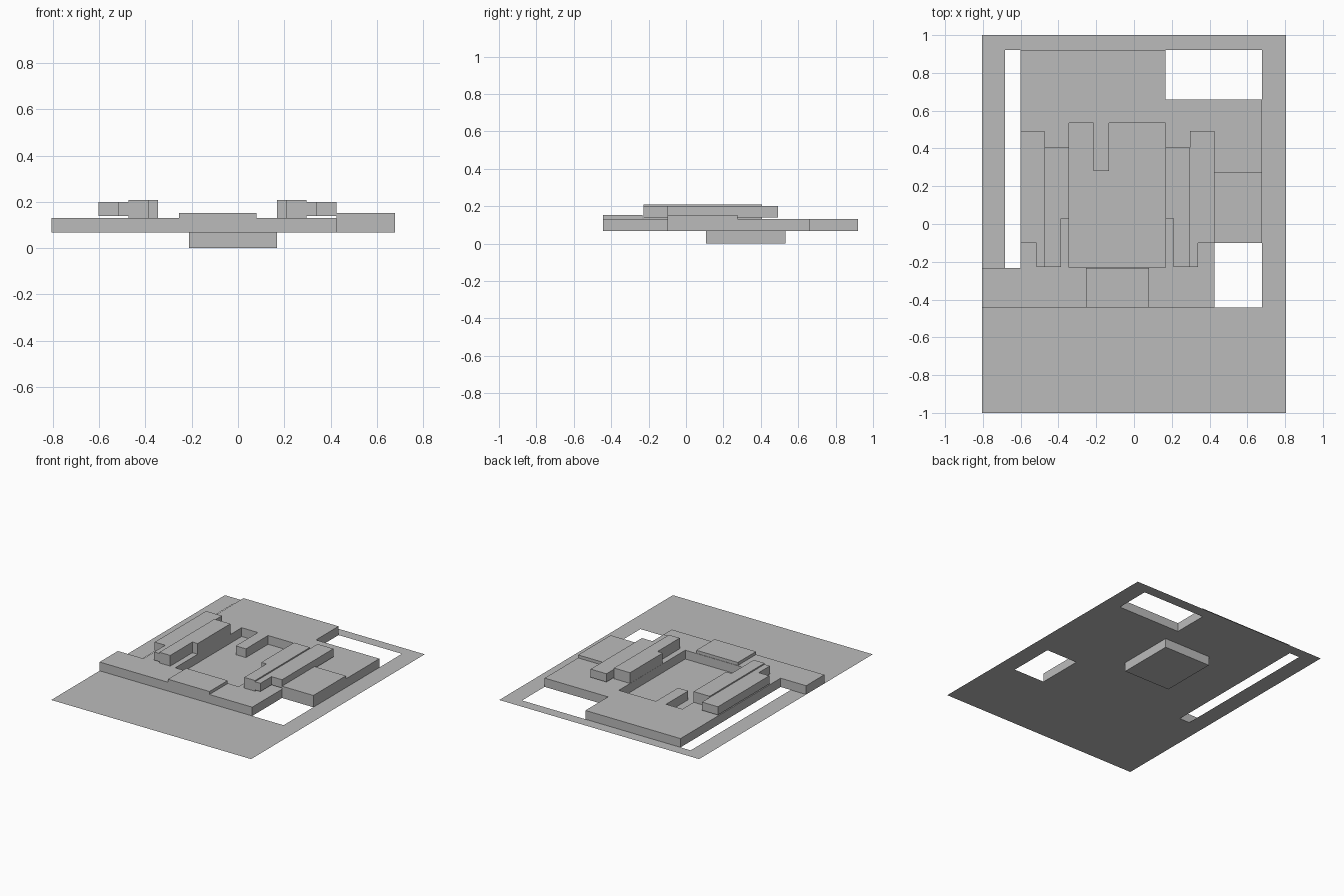
import bpy, bmesh

if "Cube" in bpy.data.objects:
    bpy.data.objects.remove(bpy.data.objects["Cube"])

G, ROOF = 0.067, 0.131      # ground level and main roof level
AXIS = -0.0885              # mirror line of the two wings

grey = bpy.data.materials.new("light_grey")
grey.diffuse_color = (0.5, 0.5, 0.5, 1)
grey.use_nodes = True
grey.node_tree.nodes["Principled BSDF"].inputs["Base Color"].default_value = grey.diffuse_color


def slab(name, loops, z0, z1=None, open_top=False):
    """Fill the outline (further loops are holes) and extrude it from z0 to z1."""
    bm = bmesh.new()
    edges = []
    for loop in loops:
        vs = [bm.verts.new((x, y, z0)) for x, y in loop]
        edges += [bm.edges.new((a, b)) for a, b in zip(vs, vs[1:] + vs[:1])]
    bmesh.ops.triangle_fill(bm, edges=edges, use_beauty=True, normal=(0, 0, 1))
    if z1 is not None:
        r = bmesh.ops.extrude_face_region(bm, geom=bm.faces[:], use_keep_orig=True)
        for v in r["geom"]:
            if isinstance(v, bmesh.types.BMVert):
                v.co.z = z1
        bmesh.ops.recalc_face_normals(bm, faces=bm.faces[:])
        if open_top:
            top = [f for f in bm.faces if all(v.co.z == z1 for v in f.verts)]
            bmesh.ops.delete(bm, geom=top, context='FACES_ONLY')
    else:
        for f in bm.faces:
            if f.normal.z < 0:
                f.normal_flip()
    me = bpy.data.meshes.new(name)
    bm.to_mesh(me)
    bm.free()
    me.materials.append(grey)
    ob = bpy.data.objects.new(name, me)
    bpy.context.collection.objects.link(ob)
    return ob


def rect(x0, x1, y0, y1):
    return [(x0, y0), (x1, y0), (x1, y1), (x0, y1)]


# thin ground sheet around the building
slab("ground_sheet", [[(-.806, -1), (.806, -1), (.806, 1), (-.806, 1), (-.806, -.233),
                       (-.682, -.233), (-.682, .92), (.678, .92), (.678, -.443),
                       (-.806, -.443)]], G)

# main floor with a sunken courtyard that has a small peninsula at the back
court = [(-.345, -.23), (.167, -.23), (.167, .535), (-.132, .535), (-.132, .28),
         (-.214, .28), (-.214, .535), (-.345, .535)]
slab("main_building", [[(-.806, -.443), (.425, -.443), (.425, -.1), (.678, -.1),
                        (.678, .66), (.167, .66), (.167, .92), (-.6, .92),
                        (-.6, -.233), (-.806, -.233)], court], G, ROOF)
slab("courtyard_floor", [court], G)

# basement hanging under the courtyard
slab("basement", [rect(-.212, .168, .108, .533)], 0, G, open_top=True)

# low raised roofs
slab("entrance_roof", [rect(-.255, .08, -.443, -.233)], ROOF, .153)
slab("side_roof", [rect(.425, .678, -.1, .275)], ROOF, .153)

# upper wings: a tall inner bar and a slightly floating outer bar on each side
inner = [(.168, .028), (.21, .028), (.21, -.228), (.297, -.228), (.297, .405), (.168, .405)]
outer = [(.297, -.228), (.34, -.228), (.34, -.1), (.425, -.1), (.425, .492), (.297, .492)]
for side in ("right", "left"):
    flip = (lambda p: p) if side == "right" else (lambda p: (2 * AXIS - p[0], p[1]))
    slab(side + "_inner_wing", [[flip(p) for p in inner]], ROOF, .209)
    slab(side + "_outer_wing", [[flip(p) for p in outer]], .14, .2)
